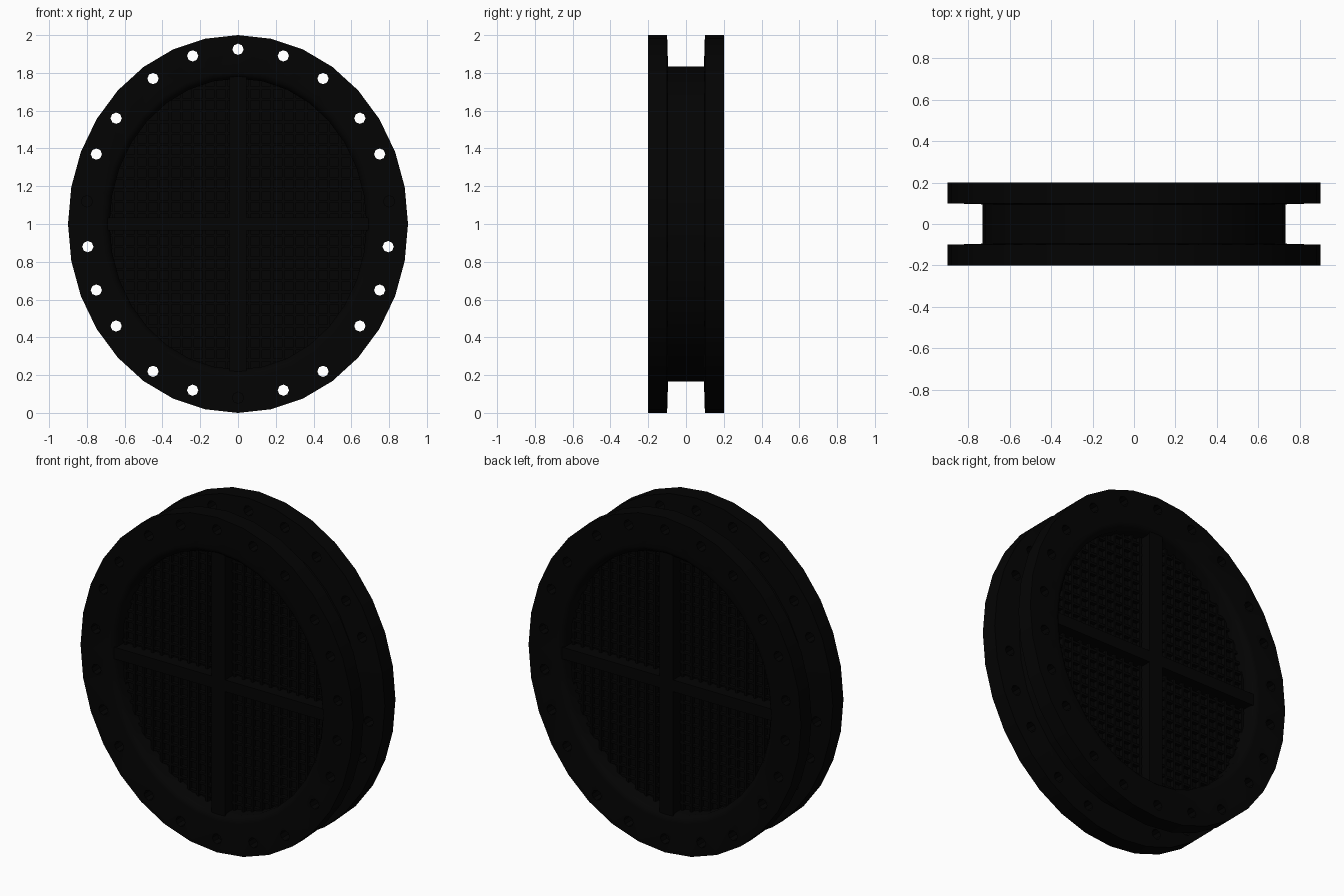
import bpy, bmesh, math
from mathutils import Matrix, Vector

if "Cube" in bpy.data.objects:
    bpy.data.objects.remove(bpy.data.objects["Cube"])

mat = bpy.data.materials.new("black_rubber")
mat.diffuse_color = (0.001, 0.001, 0.001, 1)
mat.use_nodes = True
mat.node_tree.nodes["Principled BSDF"].inputs["Base Color"].default_value = mat.diffuse_color
CZ = 1.0
SEG = 32


def make(name, bm):
    bmesh.ops.recalc_face_normals(bm, faces=bm.faces[:])
    me = bpy.data.meshes.new(name)
    bm.to_mesh(me)
    bm.free()
    ob = bpy.data.objects.new(name, me)
    bpy.context.collection.objects.link(ob)
    me.materials.append(mat)
    return ob


def box(bm, centre, size):
    m = Matrix.Translation(Vector(centre)) @ Matrix.Diagonal((*size, 1))
    bmesh.ops.create_cube(bm, size=1, matrix=m)


def cylinder(bm, x, y, z, r, depth, sides=8):
    m = Matrix.Translation((x, y, z)) @ Matrix.Rotation(math.pi / 2, 4, 'X')
    bmesh.ops.create_cone(bm, cap_ends=True, segments=sides, radius1=r,
                          radius2=r, depth=depth, matrix=m)


# Flanged drum: closed (x radius, z radius, y) profile swept round an ellipse
half = [(0.68, 0.77, 0.17), (0.70, 0.79, 0.195), (0.72, 0.81, 0.20),
        (0.90, 1.00, 0.20), (0.90, 1.00, 0.10), (0.73, 0.835, 0.095)]
profile = half + [(a, b, -y) for a, b, y in reversed(half)]
bm = bmesh.new()
rings = []
for i in range(SEG):
    t = 2 * math.pi * i / SEG
    rings.append([bm.verts.new((a * math.cos(t), y, CZ + b * math.sin(t)))
                  for a, b, y in profile])
n = len(profile)
for i in range(SEG):
    p, q = rings[i], rings[(i + 1) % SEG]
    for j in range(n):
        k = (j + 1) % n
        bm.faces.new((p[j], p[k], q[k], q[j]))
drum = make("flanged_drum", bm)

# Bolt holes: through holes, plus shallow ones at the sides and bottom
through = [(0, 1.925)]
for x, z in [(0.24, 1.89), (0.45, 1.77), (0.645, 1.56), (0.75, 1.37),
             (0.795, 0.88), (0.75, 0.65), (0.645, 0.46), (0.45, 0.22),
             (0.24, 0.12)]:
    through += [(x, z), (-x, z)]
bm = bmesh.new()
for x, z in through:
    cylinder(bm, x, 0, z, 0.03, 0.6)
for x, z in [(0, 0.08), (0.8, 1.12), (-0.8, 1.12)]:
    for y in (-0.2, 0.2):
        cylinder(bm, x, y, z, 0.03, 0.1)
cutter = make("hole_cutter", bm)
cutter.hide_render = True
mod = drum.modifiers.new("holes", 'BOOLEAN')
mod.operation = 'DIFFERENCE'
mod.solver = 'EXACT'
mod.object = cutter
bpy.ops.object.select_all(action='DESELECT')
drum.select_set(True)
bpy.context.view_layer.objects.active = drum
bpy.ops.object.modifier_apply(modifier=mod.name)
bpy.data.objects.remove(cutter)
bpy.ops.object.shade_smooth_by_angle(angle=math.radians(40))

# Crossed support bars, standing proud of the screen on both sides
bm = bmesh.new()
box(bm, (0, 0, CZ), (0.09, 0.37, 1.56))
make("vertical_bar", bm)
bm = bmesh.new()
box(bm, (0, 0, CZ), (1.38, 0.37, 0.07))
make("horizontal_bar", bm)

# Opaque screen backing
bm = bmesh.new()
cylinder(bm, 0, 0, 0, 1, 0.20, SEG)
bmesh.ops.transform(bm, verts=bm.verts[:], matrix=Matrix.Translation((0, 0, CZ))
                    @ Matrix.Diagonal((0.70, 1, 0.79, 1)))
make("screen_backing", bm)

# Wire grid, raised on both sides of the backing
A, B, STEP, W = 0.69, 0.78, 0.06, 0.014
bm = bmesh.new()
for i in range(-12, 13):
    s = i * STEP
    if abs(s) < A:
        box(bm, (s, 0, CZ), (W, 0.25, 2 * B * math.sqrt(1 - (s / A) ** 2)))
    if abs(s) < B:
        box(bm, (0, 0, CZ + s), (2 * A * math.sqrt(1 - (s / B) ** 2), 0.244, W))
make("wire_grid", bm)
